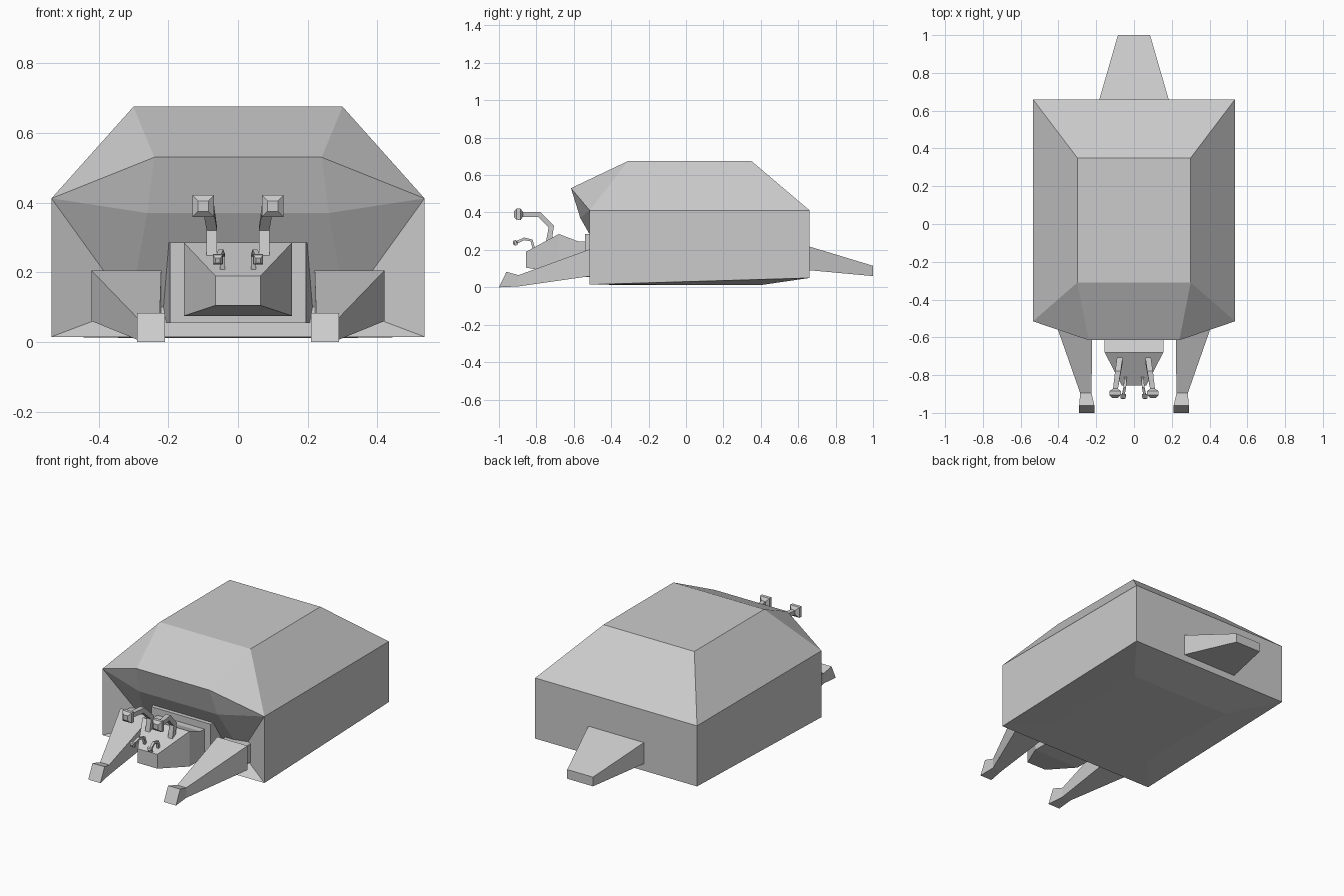
import bpy
import bmesh
from mathutils import Vector

cube = bpy.data.objects.get("Cube")
if cube:
    bpy.data.objects.remove(cube, do_unlink=True)

# One plain grey for the whole creature
grey = bpy.data.materials.new("stone grey")
grey.use_nodes = True
colour = (0.6, 0.6, 0.6, 1)
grey.diffuse_color = colour
grey.node_tree.nodes["Principled BSDF"].inputs["Base Color"].default_value = colour


def finish(name, bm):
    bmesh.ops.recalc_face_normals(bm, faces=bm.faces)
    mesh = bpy.data.meshes.new(name)
    bm.to_mesh(mesh)
    bm.free()
    mesh.materials.append(grey)
    obj = bpy.data.objects.new(name, mesh)
    bpy.context.collection.objects.link(obj)
    return obj


def skin(name, rings):
    """Join four-cornered rings into a closed solid."""
    bm = bmesh.new()
    loops = [[bm.verts.new(p) for p in ring] for ring in rings]
    for a, b in zip(loops, loops[1:]):
        for i in range(4):
            j = (i + 1) % 4
            bm.faces.new((a[i], a[j], b[j], b[i]))
    bm.faces.new(loops[0])
    bm.faces.new(loops[-1])
    return finish(name, bm)


def box_loft(name, sections, side=1):
    """Each section is (y, x low, x high, z low, z high)."""
    return skin(name, [[(side * x0, y, z0), (side * x1, y, z0), (side * x1, y, z1), (side * x0, y, z1)]
                       for y, x0, x1, z0, z1 in sections])


def stalk(name, path, side):
    """Square tube along a path of (x, y, z, half width)."""
    pts = [Vector((side * x, y, z)) for x, y, z, r in path]
    rings = []
    for i, p in enumerate(pts):
        along = pts[min(i + 1, len(pts) - 1)] - pts[max(i - 1, 0)]
        across = Vector((1, 0, 0))
        up = along.cross(across).normalized()
        r = path[i][3]
        rings.append([p + across * r * a + up * r * b for a, b in ((-1, -1), (1, -1), (1, 1), (-1, 1))])
    return skin(name, rings)


# Shell: faceted dome with an overhanging front brim and a recessed opening
half = {
    "top_front": (0.30, -0.31, 0.675), "top_back": (0.30, 0.35, 0.675),
    "brim": (0.24, -0.615, 0.53), "lip": (0.26, -0.565, 0.37),
    "side_front": (0.535, -0.515, 0.412), "side_back": (0.535, 0.66, 0.412),
    "low_front": (0.535, -0.515, 0.015), "low_back": (0.535, 0.66, 0.05),
    "recess": (0.31, -0.41, 0.10),
    "belly_front": (0.33, -0.28, 0.012), "belly_back": (0.33, 0.40, 0.012),
}
bm = bmesh.new()
left = {k: bm.verts.new(p) for k, p in half.items()}
right = {k: bm.verts.new((-x, y, z)) for k, (x, y, z) in half.items()}
side_faces = [
    "top_front top_back side_back side_front", "side_front side_back low_back low_front",
    "top_front side_front brim", "brim side_front lip", "lip side_front recess",
    "side_front low_front recess", "low_front low_back belly_back belly_front",
]
for keys in side_faces:
    for half_verts in (left, right):
        bm.faces.new([half_verts[k] for k in keys.split()])
rim = ("top_front brim lip recess low_front belly_front belly_back "
       "low_back side_back top_back top_front").split()
for a, b in zip(rim, rim[1:]):
    bm.faces.new((left[a], left[b], right[b], right[a]))
finish("shell", bm)

# Neck collar and wedge-shaped head
box_loft("neck", [(-0.40, -0.215, 0.215, 0.055, 0.285), (-0.54, -0.195, 0.195, 0.055, 0.285)])
box_loft("head", [
    (-0.52, -0.155, 0.155, 0.075, 0.245), (-0.575, -0.155, 0.155, 0.075, 0.245),
    (-0.68, -0.155, 0.155, 0.075, 0.285), (-0.855, -0.065, 0.065, 0.105, 0.19)])

# Tail
box_loft("tail", [(0.62, -0.195, 0.195, 0.095, 0.23), (1.0, -0.085, 0.085, 0.06, 0.115)])

for word, side in (("left", 1), ("right", -1)):
    # Front leg with a flared foot
    box_loft(word + "_front_leg", [
        (-0.42, 0.24, 0.40, 0.08, 0.19), (-0.51, 0.24, 0.40, 0.08, 0.19),
        (-0.51, 0.22, 0.42, 0.06, 0.205), (-0.895, 0.225, 0.285, 0.005, 0.065)], side)
    skin(word + "_foot", [
        [(side * x, y, z) for x, y, z in ring] for ring in (
            [(0.225, -0.895, 0.005), (0.285, -0.895, 0.005), (0.285, -0.895, 0.065), (0.225, -0.895, 0.065)],
            [(0.21, -1.0, 0), (0.29, -1.0, 0), (0.29, -0.96, 0.083), (0.21, -0.96, 0.083)])])
    # Eye stalk ending in a chamfered eye
    stalk(word + "_eye_stalk", [
        (0.075, -0.735, 0.235, 0.015), (0.075, -0.72, 0.325, 0.015), (0.085, -0.785, 0.39, 0.015),
        (0.098, -0.872, 0.39, 0.013), (0.10, -0.885, 0.39, 0.031),
        (0.10, -0.905, 0.39, 0.031), (0.10, -0.92, 0.39, 0.015)], side)
    # Short feeler below the eye
    stalk(word + "_feeler", [
        (0.045, -0.812, 0.20, 0.007), (0.045, -0.825, 0.25, 0.007), (0.049, -0.865, 0.259, 0.007),
        (0.056, -0.902, 0.242, 0.007), (0.057, -0.906, 0.240, 0.014),
        (0.058, -0.917, 0.236, 0.014), (0.058, -0.924, 0.234, 0.007)], side)
